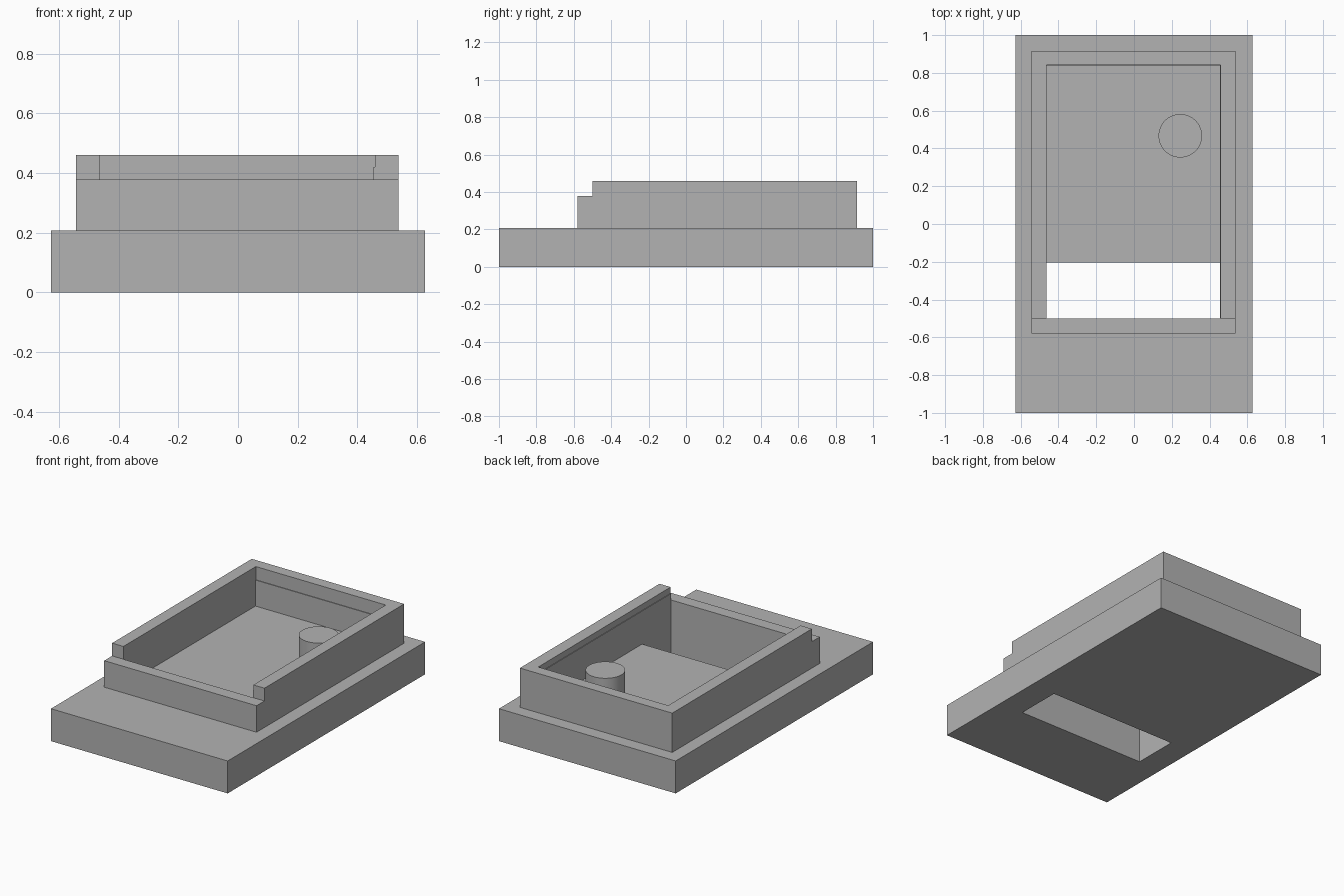
import bpy, bmesh

if "Cube" in bpy.data.objects:
    bpy.data.objects.remove(bpy.data.objects["Cube"])

grey = bpy.data.materials.new("plain_grey")
grey.diffuse_color = (0.45, 0.45, 0.45, 1)
grey.use_nodes = True
grey.node_tree.nodes["Principled BSDF"].inputs["Base Color"].default_value = grey.diffuse_color


def prism(name, outline, z0, z1):
    """Extrude a counter-clockwise xy outline from z0 to z1."""
    bm = bmesh.new()
    face = bm.faces.new([bm.verts.new((x, y, z0)) for x, y in outline])
    ext = bmesh.ops.extrude_face_region(bm, geom=[face], use_keep_orig=True)
    top = [v for v in ext["geom"] if isinstance(v, bmesh.types.BMVert)]
    bmesh.ops.translate(bm, verts=top, vec=(0, 0, z1 - z0))
    bmesh.ops.recalc_face_normals(bm, faces=bm.faces)
    mesh = bpy.data.meshes.new(name)
    bm.to_mesh(mesh)
    bm.free()
    mesh.materials.append(grey)
    obj = bpy.data.objects.new(name, mesh)
    bpy.context.collection.objects.link(obj)
    return obj


def box(name, x0, x1, y0, y1, z0, z1):
    return prism(name, [(x0, y0), (x1, y0), (x1, y1), (x0, y1)], z0, z1)


FLOOR, LIP, RIM = 0.208, 0.378, 0.46
XL, XR, YF, YB = -0.543, 0.538, -0.58, 0.915      # outside of the walls
IL, IR, IF, IB = -0.463, 0.459, -0.50, 0.842      # inside of the walls

# Base slab with a rectangular slot through it
base = box("base", -0.627, 0.627, -1, 1, 0, FLOOR)
cutter = box("slot_cutter", IL, 0.455, IF, -0.205, -0.1, 0.4)
cutter.hide_render = True
cutter.hide_viewport = True
cut = base.modifiers.new("slot", "BOOLEAN")
cut.operation = "DIFFERENCE"
cut.solver = "EXACT"
cut.object = cutter

# Tall wall around the sides and back, open at the front
prism("tray_wall", [(XL, IF), (IL, IF), (IL, IB), (IR, IB),
                    (IR, IF), (XR, IF), (XR, YB), (XL, YB)], FLOOR, RIM)

# Lower front wall
box("front_lip", XL, XR, YF, IF, FLOOR, LIP)

# Shallow ledges inside the right and back walls
box("right_ledge", 0.455, IR, IF, IB, FLOOR, 0.42)
box("back_ledge", IL, IR, 0.838, IB, FLOOR, 0.375)

# Round post standing on the floor
bpy.ops.mesh.primitive_cylinder_add(vertices=64, radius=0.115, depth=0.205,
                                    location=(0.245, 0.467, 0.2525))
post = bpy.context.object
post.name = "post"
post.data.materials.append(grey)
bpy.ops.object.shade_smooth_by_angle()
